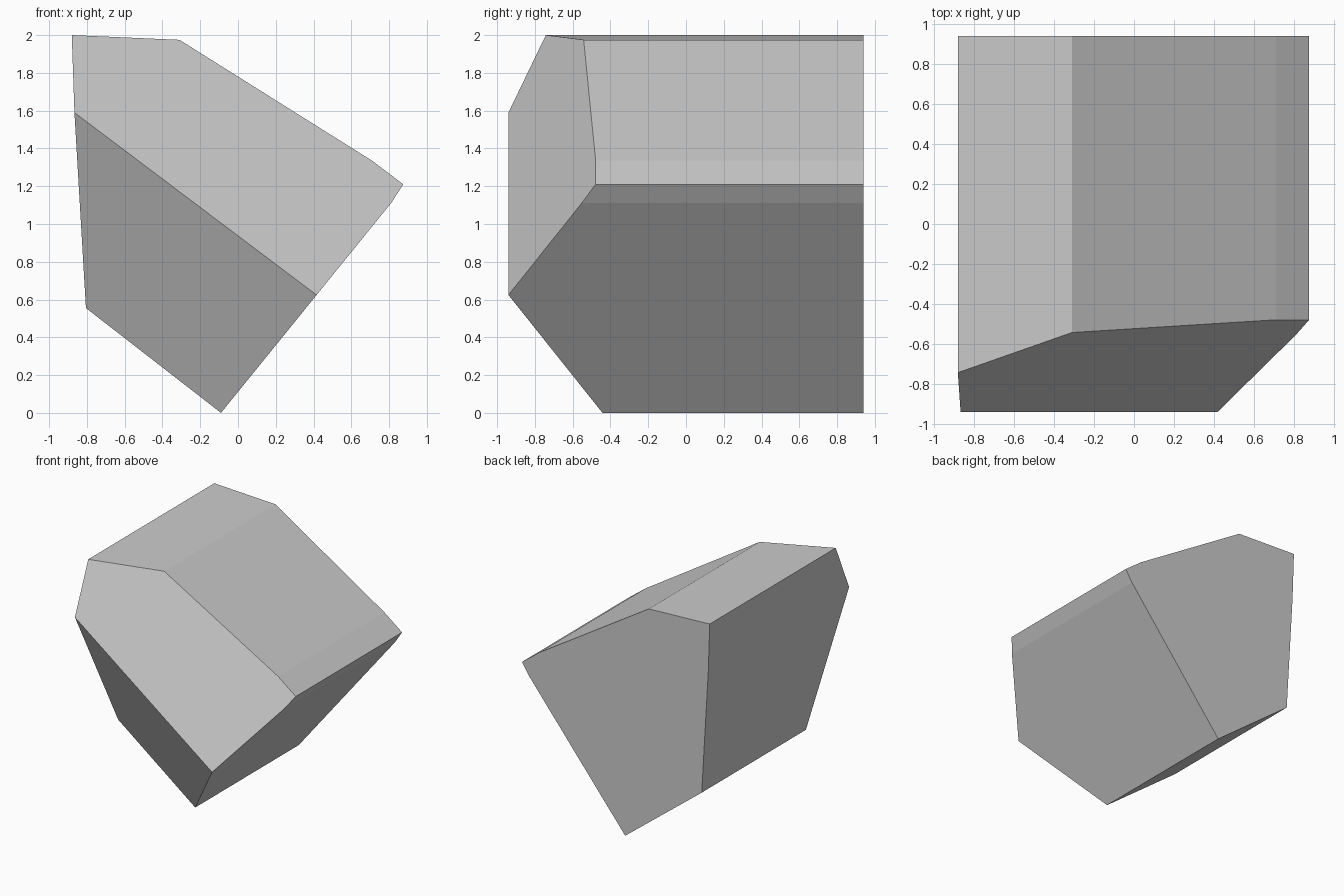
import bpy, bmesh
from mathutils import Vector

if "Cube" in bpy.data.objects:
    bpy.data.objects.remove(bpy.data.objects["Cube"])

BACK, FRONT, SLOPE = 0.94, -0.94, 0.62

# Outline of the block seen from the front (x, z)
outline = [(-0.88, 2.0), (-0.31, 1.975), (0.71, 1.335), (0.875, 1.21),
           (0.81, 1.11), (-0.09, 0.0), (-0.805, 0.555), (-0.866, 1.59)]
ridge_a = Vector((-0.866, FRONT, 1.59))
ridge_b = Vector((0.415, FRONT, 0.625))

# Prism running front to back, overlong at the front
bm = bmesh.new()
base = bm.faces.new([bm.verts.new((x, BACK, z)) for x, z in outline])
ext = bmesh.ops.extrude_face_region(bm, geom=[base], use_keep_orig=True)
bmesh.ops.translate(bm, vec=(0, -2.6, 0),
                    verts=[v for v in ext["geom"] if isinstance(v, bmesh.types.BMVert)])

# Two mirrored bevel cuts meeting at the slanted front ridge
along = (ridge_b - ridge_a).normalized()
up = Vector((-along.z, 0, along.x))
for side in (1, -1):
    normal = Vector((0, -1, 0)) + up * side * SLOPE
    cut = bmesh.ops.bisect_plane(bm, geom=bm.verts[:] + bm.edges[:] + bm.faces[:],
                                 plane_co=ridge_a, plane_no=normal,
                                 clear_outer=True, dist=1e-5)
    edges = [e for e in bm.edges if e.is_boundary]
    bmesh.ops.contextual_create(bm, geom=edges)

bmesh.ops.remove_doubles(bm, verts=bm.verts[:], dist=1e-4)
bmesh.ops.recalc_face_normals(bm, faces=bm.faces[:])
mesh = bpy.data.meshes.new("faceted_block")
bm.to_mesh(mesh)
bm.free()
bpy.context.collection.objects.link(bpy.data.objects.new("faceted_block", mesh))
